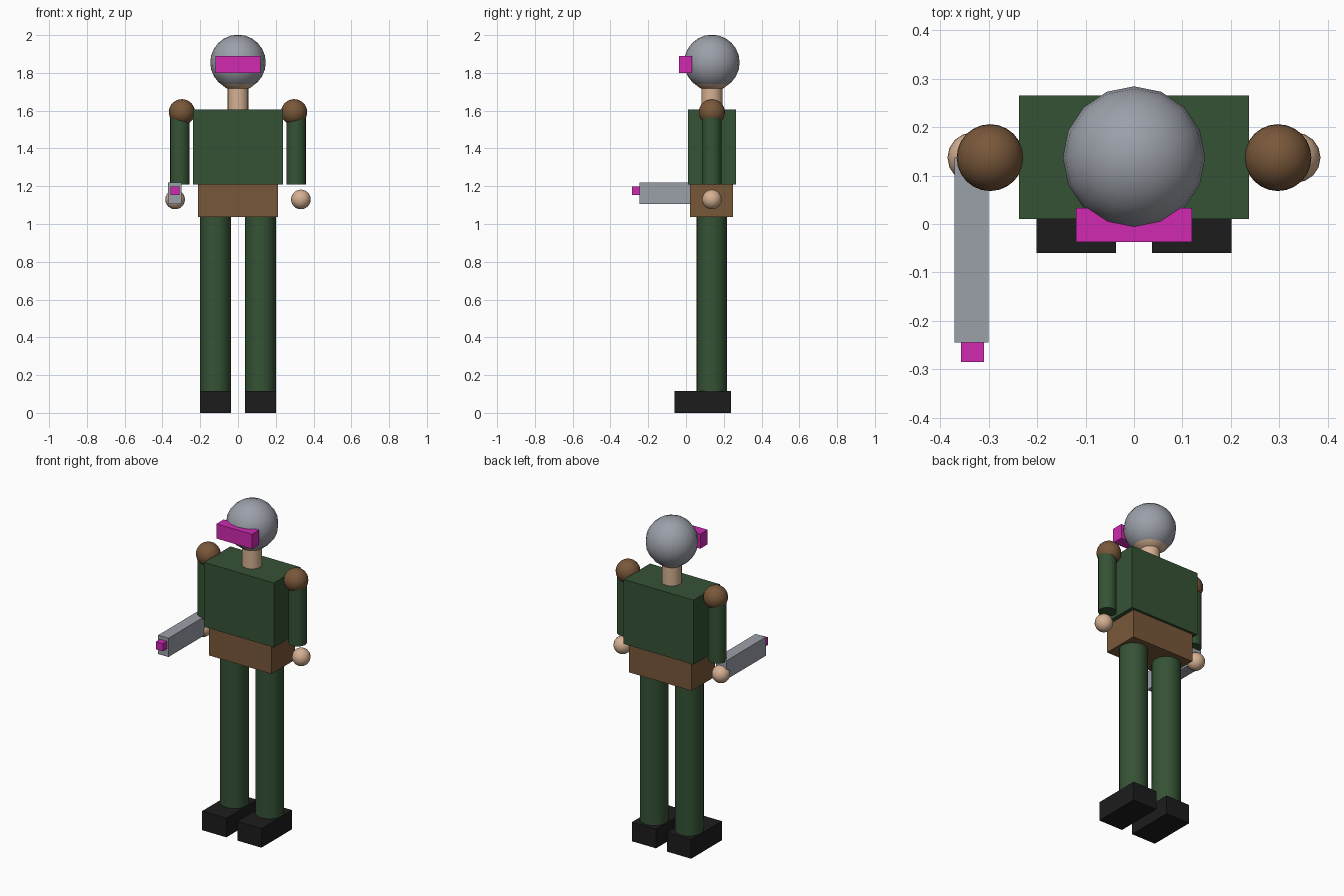
import bpy
import math

cube = bpy.data.objects.get("Cube")
if cube:
    bpy.data.objects.remove(cube, do_unlink=True)


def material(name, r, g, b):
    """Flat material from 0-255 display values, stored as linear."""
    color = tuple((c / 255) ** 2.2 for c in (r, g, b)) + (1.0,)
    mat = bpy.data.materials.new(name)
    mat.use_nodes = True
    mat.diffuse_color = color
    bsdf = next(n for n in mat.node_tree.nodes if n.type == "BSDF_PRINCIPLED")
    bsdf.inputs["Base Color"].default_value = color
    return mat


GREEN = material("uniform green", 56, 83, 56)
BROWN = material("leather brown", 120, 88, 60)
SKIN = material("skin", 212, 175, 145)
GREY = material("metal grey", 154, 158, 167)
PINK = material("glowing magenta", 207, 46, 176)
BLACK = material("boot black", 34, 34, 34)

MID_Y = 0.137  # depth of the body's centre line


def finish(name, mat, smooth):
    obj = bpy.context.object
    obj.name = name
    obj.data.name = name
    obj.data.materials.append(mat)
    if smooth:
        bpy.ops.object.shade_smooth_by_angle(angle=math.radians(40))
    return obj


def box(name, mat, x, y, z):
    """Box from (low, high) ranges on each axis."""
    spans = (x, y, z)
    bpy.ops.mesh.primitive_cube_add(size=1, location=[(a + b) / 2 for a, b in spans])
    bpy.context.object.scale = [b - a for a, b in spans]
    bpy.ops.object.transform_apply(location=False, rotation=False, scale=True)
    return finish(name, mat, False)


def ball(name, mat, x, z, radius, segments=16, rings=12):
    bpy.ops.mesh.primitive_uv_sphere_add(segments=segments, ring_count=rings,
                                         radius=radius, location=(x, MID_Y, z))
    return finish(name, mat, True)


def tube(name, mat, x, radius, low, high):
    bpy.ops.mesh.primitive_cylinder_add(vertices=16, radius=radius, depth=high - low,
                                        location=(x, MID_Y, (low + high) / 2))
    return finish(name, mat, True)


# Head: helmet over a slightly lower face ball, neck and visor
ball("helmet", GREY, 0, 1.855, 0.147)
ball("head", SKIN, 0, 1.83, 0.127)
tube("neck", SKIN, 0, 0.056, 1.59, 1.74)
box("visor", PINK, (-0.12, 0.12), (-0.037, 0.033), (1.80, 1.89))

# Body
box("torso", GREEN, (-0.237, 0.237), (0.01, 0.265), (1.21, 1.605))
box("hips", BROWN, (-0.213, 0.213), (0.021, 0.25), (1.037, 1.21))

# Limbs, once per side
for side, s in (("left", 1), ("right", -1)):
    ball(side + "_shoulder_pad", BROWN, s * 0.297, 1.592, 0.069, 24, 16)
    tube(side + "_arm", GREEN, s * 0.308, 0.052, 1.21, 1.6)
    ball(side + "_hand", SKIN, s * 0.333, 1.13, 0.052)
    tube(side + "_leg", GREEN, s * 0.119, 0.081, 0.1, 1.04)
    inner, outer = s * 0.037, s * 0.201
    box(side + "_boot", BLACK, (min(inner, outer), max(inner, outer)),
        (-0.06, 0.237), (0, 0.117))

# Blaster held in the right hand
box("blaster_body", GREY, (-0.37, -0.30), (-0.245, 0.137), (1.105, 1.22))
box("blaster_muzzle", PINK, (-0.357, -0.31), (-0.285, -0.245), (1.153, 1.199))
